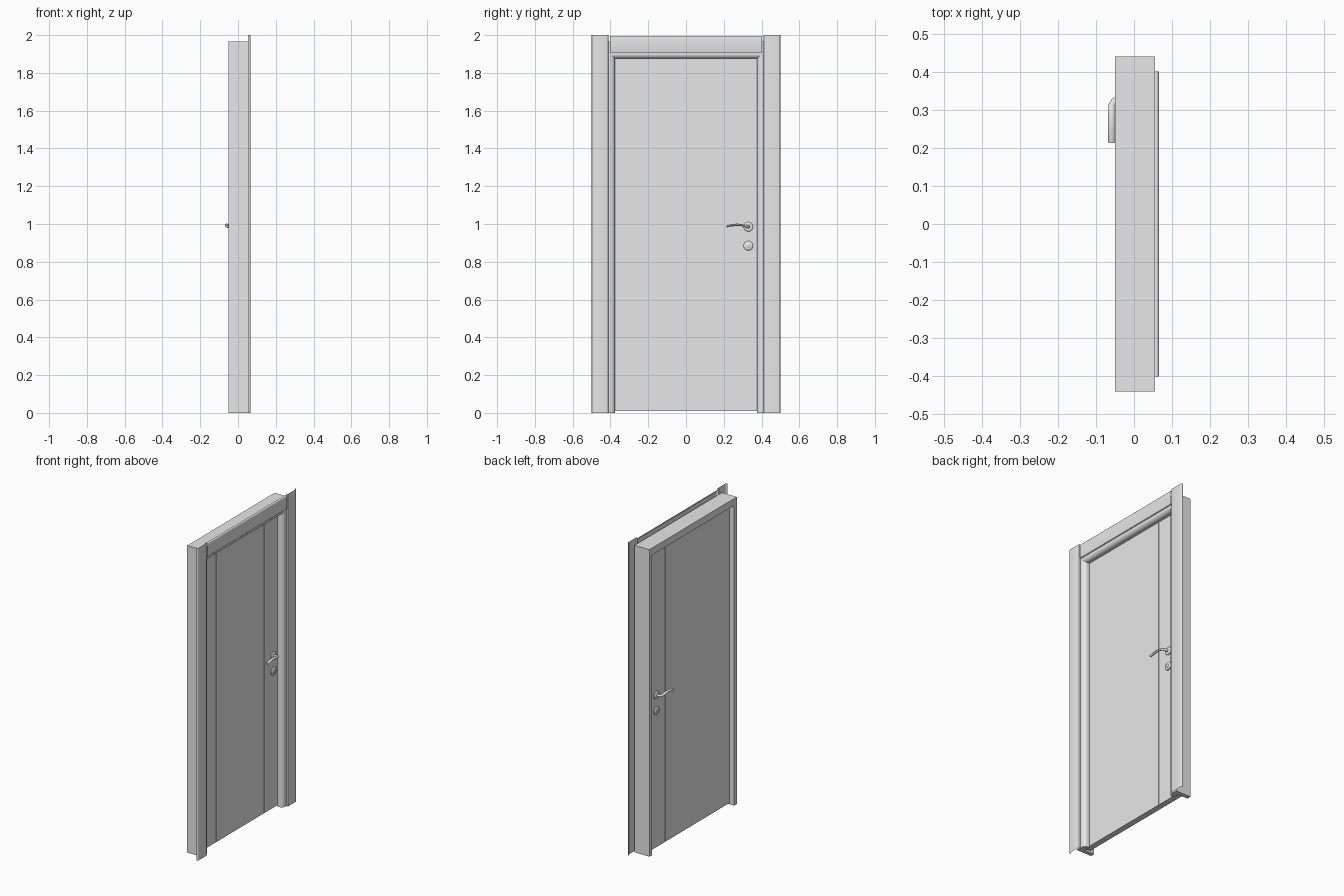
import bpy, bmesh, math
from mathutils import Vector

cube = bpy.data.objects.get("Cube")
if cube:
    bpy.data.objects.remove(cube)

grey = bpy.data.materials.new("light_grey")
grey.use_nodes = True
grey.diffuse_color = (0.8, 0.8, 0.8, 1)
grey.node_tree.nodes["Principled BSDF"].inputs["Base Color"].default_value = (0.8, 0.8, 0.8, 1)


def finish(name, bm, smooth=False):
    bmesh.ops.recalc_face_normals(bm, faces=bm.faces)
    mesh = bpy.data.meshes.new(name)
    bm.to_mesh(mesh)
    bm.free()
    mesh.materials.append(grey)
    obj = bpy.data.objects.new(name, mesh)
    bpy.context.collection.objects.link(obj)
    if smooth:
        bpy.ops.object.select_all(action='DESELECT')
        bpy.context.view_layer.objects.active = obj
        obj.select_set(True)
        bpy.ops.object.shade_smooth_by_angle(angle=math.radians(35))
    return obj


def loft(name, rings, closed=True, caps=True, smooth=False):
    """Skin a list of equal rings of points."""
    bm = bmesh.new()
    rows = [[bm.verts.new(p) for p in ring] for ring in rings]
    n = len(rows[0])
    for a, b in zip(rows, rows[1:]):
        for i in range(n if closed else n - 1):
            j = (i + 1) % n
            bm.faces.new((a[i], a[j], b[j], b[i]))
    if caps:
        bm.faces.new(rows[0])
        bm.faces.new(rows[-1])
    return finish(name, bm, smooth)


def box(name, x, y, z):
    corners = [(x[0], y[0]), (x[1], y[0]), (x[1], y[1]), (x[0], y[1])]
    return loft(name, [[(a, b, h) for a, b in corners] for h in z])


def arc(cx, cy, r, start, end, steps):
    angles = [math.radians(start + (end - start) * i / steps) for i in range(steps + 1)]
    return [(cx + r * math.cos(t), cy + r * math.sin(t)) for t in angles]


# Trim profiles: x, distance out from the door's middle line
HEAD_SHIFT = 1.5
casing = [(0.054, 0.495)] + arc(0.058, 0.488, 0.008, 90, 0, 4) \
    + arc(0.062, 0.412, 0.004, 0, -90, 3) + [(0.054, 0.408)]
casing = [(x, a + 0.003) for x, a in casing]
stop = [(0.018, 0.42), (0.018, 0.375)] + arc(0.03, 0.4, 0.025, -90, 0, 8) + [(0.055, 0.42)]

# Side and head trim
for side, s in (("left", 1), ("right", -1)):
    loft(side + "_casing", [[(x, s * a, z) for x, a in casing] for z in (0, 2)],
         closed=False, caps=False, smooth=True)
    loft(side + "_stop", [[(x, s * a, z) for x, a in stop] for z in (0, 1.92)], smooth=True)
    y = sorted((s * 0.415, s * 0.442))
    box(side + "_jamb", (-0.05, 0.055), y, (0, 1.965))
loft("head_casing", [[(x, y, a + HEAD_SHIFT - 0.004) for x, a in casing] for y in (-0.402, 0.402)],
     closed=False, caps=False, smooth=True)
loft("head_stop", [[(x, y, a + HEAD_SHIFT) for x, a in stop] for y in (-0.415, 0.415)], smooth=True)
box("head_jamb", (-0.05, 0.055), (-0.415, 0.415), (1.92, 1.965))

# Door leaf: a core with three panels split by narrow grooves
BACK, FRONT = -0.02, 0.018
box("door_core", (BACK + 0.004, FRONT - 0.004), (-0.413, 0.413), (0.01, 1.918))
for name, y in (("wide_panel", (-0.243, 0.238)), ("lock_panel", (0.242, 0.413)),
                ("hinge_panel", (-0.413, -0.247))):
    box(name, (BACK, FRONT), y, (0.01, 1.918))


def disc(name, face, out, y, z, steps):
    """Round turned part; steps are (height off the face, radius)."""
    rings = []
    for h, r in steps:
        rings.append([(face + out * h, y + a, z + b) for a, b in arc(0, 0, r, 0, 345, 23)])
    return loft(name, rings, smooth=True)


def lever(name, face, out):
    """Handle grip: a neck off the rosette bending into a gently waved bar."""
    path = [(0.004, 0.33, 0.985), (0.022, 0.33, 0.985), (0.032, 0.325, 0.986),
            (0.038, 0.314, 0.989), (0.039, 0.295, 0.994), (0.039, 0.27, 0.996),
            (0.039, 0.24, 0.993), (0.039, 0.215, 0.987)]
    pts = [Vector((face + out * h, y, z)) for h, y, z in path]
    rings = []
    for i, p in enumerate(pts):
        d = (pts[min(i + 1, len(pts) - 1)] - pts[max(i - 1, 0)]).normalized()
        wide = d.cross(Vector((0, 0, 1))).normalized()
        tall = wide.cross(d)
        w = 0.008 if i < 3 else 0.009
        h = 0.008 if i < 3 else 0.006
        rings.append([p + wide * a * w + tall * b * h for a, b in arc(0, 0, 1, 0, 330, 11)])
    return loft(name, rings, smooth=True)


# Handle and lock on both faces
for side, face, out in (("front", FRONT, 1), ("back", BACK, -1)):
    plate = [(0, 0.025), (0.005, 0.025), (0.009, 0.021), (0.01, 0.016)]
    disc(side + "_rosette", face, out, 0.33, 0.985, plate)
    disc(side + "_lock_plate", face, out, 0.33, 0.885, plate)
    disc(side + "_lock_button", face, out, 0.33, 0.885, [(0.008, 0.012), (0.013, 0.012), (0.015, 0.009)])
    lever(side + "_lever", face, out)
